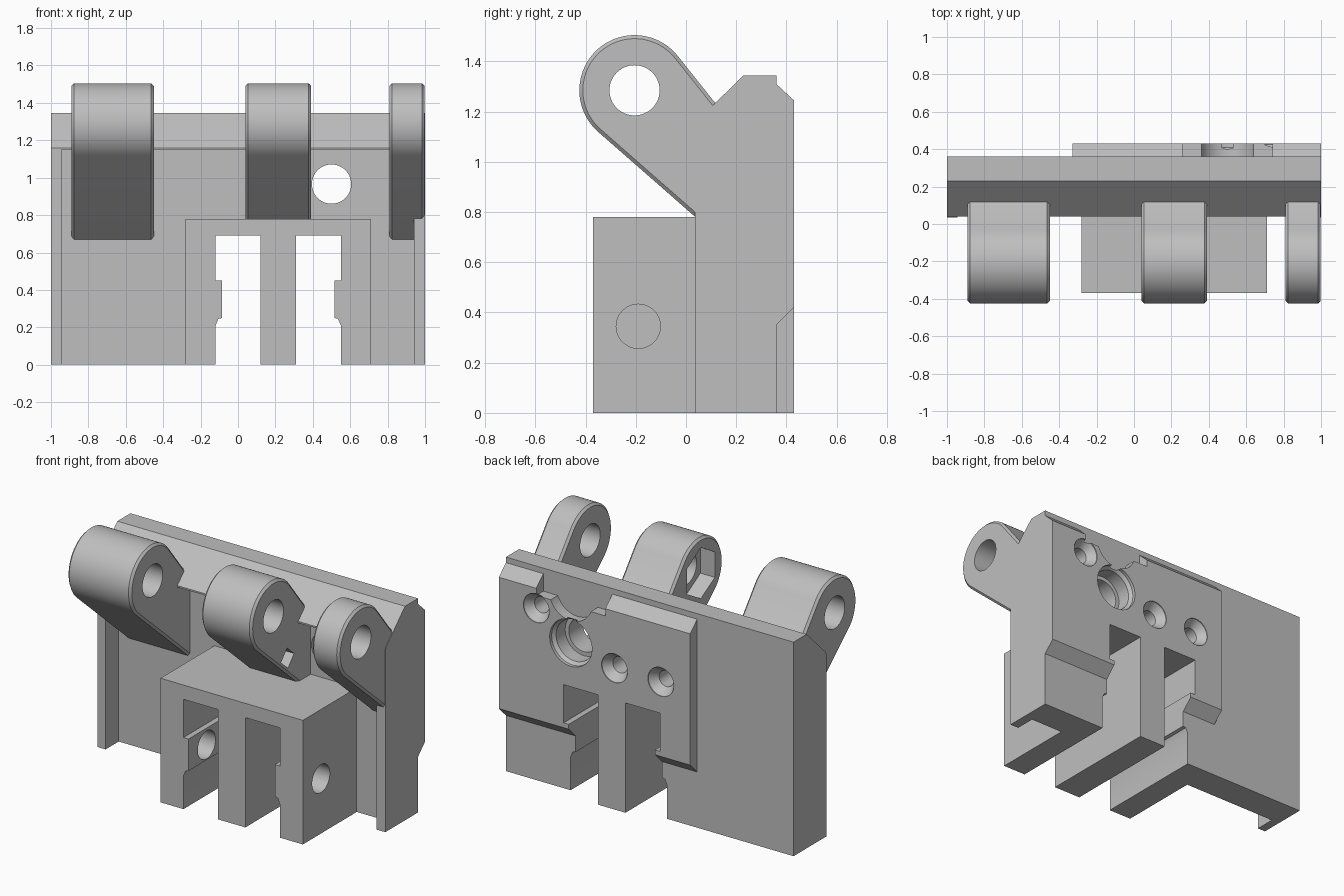
import bpy
import bmesh
from math import cos, sin, radians, pi

cube = bpy.data.objects.get("Cube")
if cube:
    bpy.data.objects.remove(cube, do_unlink=True)

grey = bpy.data.materials.new("plain grey")
grey.use_nodes = True
grey.diffuse_color = (0.52, 0.52, 0.52, 1)
grey.node_tree.nodes["Principled BSDF"].inputs["Base Color"].default_value = (0.52, 0.52, 0.52, 1)


def loft(name, rings):
    """Closed solid through rings with equal point counts."""
    bm = bmesh.new()
    loops = [[bm.verts.new(p) for p in ring] for ring in rings]
    n = len(loops[0])
    for a, b in zip(loops, loops[1:]):
        for i in range(n):
            bm.faces.new((a[i], a[(i + 1) % n], b[(i + 1) % n], b[i]))
    bm.faces.new(loops[0])
    bm.faces.new(loops[-1])
    bmesh.ops.recalc_face_normals(bm, faces=bm.faces)
    mesh = bpy.data.meshes.new(name)
    bm.to_mesh(mesh)
    bm.free()
    obj = bpy.data.objects.new(name, mesh)
    bpy.context.collection.objects.link(obj)
    mesh.materials.append(grey)
    return obj


def prism_x(name, yz, x0, x1):
    return loft(name, [[(x, y, z) for y, z in yz] for x in (x0, x1)])


def prism_y(name, xz, y0, y1):
    return loft(name, [[(x, y, z) for x, z in xz] for y in (y0, y1)])


def box(name, x0, x1, y0, y1, z0, z1):
    return prism_x(name, [(y0, z0), (y1, z0), (y1, z1), (y0, z1)], x0, x1)


def arc(cx, cy, r, start=0, end=360, n=48):
    closed = end - start == 360
    steps = n if closed else n - 1
    angles = [radians(start + (end - start) * i / steps) for i in range(n)]
    return [(cx + r * cos(a), cy + r * sin(a)) for a in angles]


def bore(x, z, steps):
    """Turned cutter along y from (radius, y) steps."""
    return loft("bore_cutter", [[(u, y, v) for u, v in arc(x, z, r)] for r, y in steps])


def activate(obj):
    bpy.ops.object.select_all(action="DESELECT")
    obj.select_set(True)
    bpy.context.view_layer.objects.active = obj


def cut(obj, cutters):
    activate(obj)
    for c in cutters:
        mod = obj.modifiers.new("cut", "BOOLEAN")
        mod.operation = "DIFFERENCE"
        mod.solver = "EXACT"
        mod.object = c
        bpy.ops.object.modifier_apply(modifier=mod.name)


def bevel(obj, width):
    activate(obj)
    mod = obj.modifiers.new("edge", "BEVEL")
    mod.width = width
    mod.segments = 1
    mod.limit_method = "ANGLE"
    mod.angle_limit = radians(30)
    bpy.ops.object.modifier_apply(modifier=mod.name)


# Main plate with overhanging sloped lip, and the raised back pad
plate = prism_x("plate", [(0.165, 0), (0.36, 0), (0.36, 1.345), (0.23, 1.345),
                          (0.04, 1.16), (0.04, 1.15), (0.165, 1.15)], -1, 1)
pad = prism_x("back_pad", [(0.36, 0.35), (0.43, 0.42), (0.43, 1.245), (0.36, 1.31)], -0.33, 1)

# Side flanges
for side, x0, x1 in (("right", -1, -0.945), ("left", 0.94, 1)):
    flange = box(side + "_flange", x0, x1, 0.035, 0.165, 0, 1.15)

# Guide block and the centre bar between its walls
block = box("guide_block", -0.28, 0.71, -0.37, 0.165, 0, 0.78)
bar = box("centre_bar", 0.12, 0.31, -0.37, 0.43, 0, 0.69)

# Opening with a nub on each wall, mirrored about the bar
mid = 0.215
half = [(-0.335, -0.1), (-0.335, 0.21), (-0.32, 0.245), (-0.3, 0.25),
        (-0.3, 0.45), (-0.335, 0.45), (-0.335, 0.69)]
outline = [(mid + x, z) for x, z in half] + [(mid - x, z) for x, z in reversed(half)]
opening = prism_y("opening_cutter", outline, -1, 1)

# Bores in the back
main_bore = bore(0.5, 0.966, [(0.147, 0.5), (0.147, 0.41), (0.13, 0.39), (0.13, 0.3),
                              (0.105, 0.3), (0.105, 0)])
screws = [bore(x, z, [(0.09, 0.5), (0.09, 0.425), (0.05, 0.375), (0.05, 0.22)])
          for x, z in ((0.74, 1.12), (0.196, 0.888), (-0.126, 0.888))]
notch = [box("notch_cutter", 0.26, 0.74, 0.36, 0.5, 1.2, 1.4),
         bore(0.5, 1.255, [(0.15, 0.5), (0.15, 0.36)])]
pin_hole = prism_x("pin_cutter", arc(-0.19, 0.345, 0.088), -0.5, 0.9)

cut(plate, [opening, main_bore] + screws)
cut(pad, [opening, main_bore] + screws + notch)
cut(block, [opening, pin_hole])

# Hinge lugs
hy, hz = -0.205, 1.285
lug_profile = arc(hy, hz, 0.22, 38.5, 228.8, 40) + [(0.2, 0.638), (0.2, 1.2), (0.12, 1.23)]
hinge_hole = prism_x("hinge_cutter", arc(hy, hz, 0.1), -2, 2)
nut_pocket = prism_x("nut_cutter", arc(hy, hz, 0.16, 90, 450, 6), 0, 0.14)
slot = prism_x("slot_cutter", arc(-0.065, 0.969, 0.065, 4, 364, 4), 0.27, 0.5)
lugs = []
for name, x0, x1 in (("right_lug", -0.89, -0.45), ("middle_lug", 0.04, 0.39),
                     ("left_lug", 0.81, 0.998)):
    lug = prism_x(name, lug_profile, x0, x1)
    bevel(lug, 0.014)
    cut(lug, [hinge_hole])
    lugs.append(lug)
cut(lugs[1], [nut_pocket, slot, opening])

# Remove cutters, shade the rounded parts
for c in [opening, main_bore, pin_hole, hinge_hole, nut_pocket, slot] + screws + notch:
    bpy.data.objects.remove(c, do_unlink=True)
for obj in [plate, pad, block] + lugs:
    activate(obj)
    bpy.ops.object.shade_smooth_by_angle(angle=radians(25))
